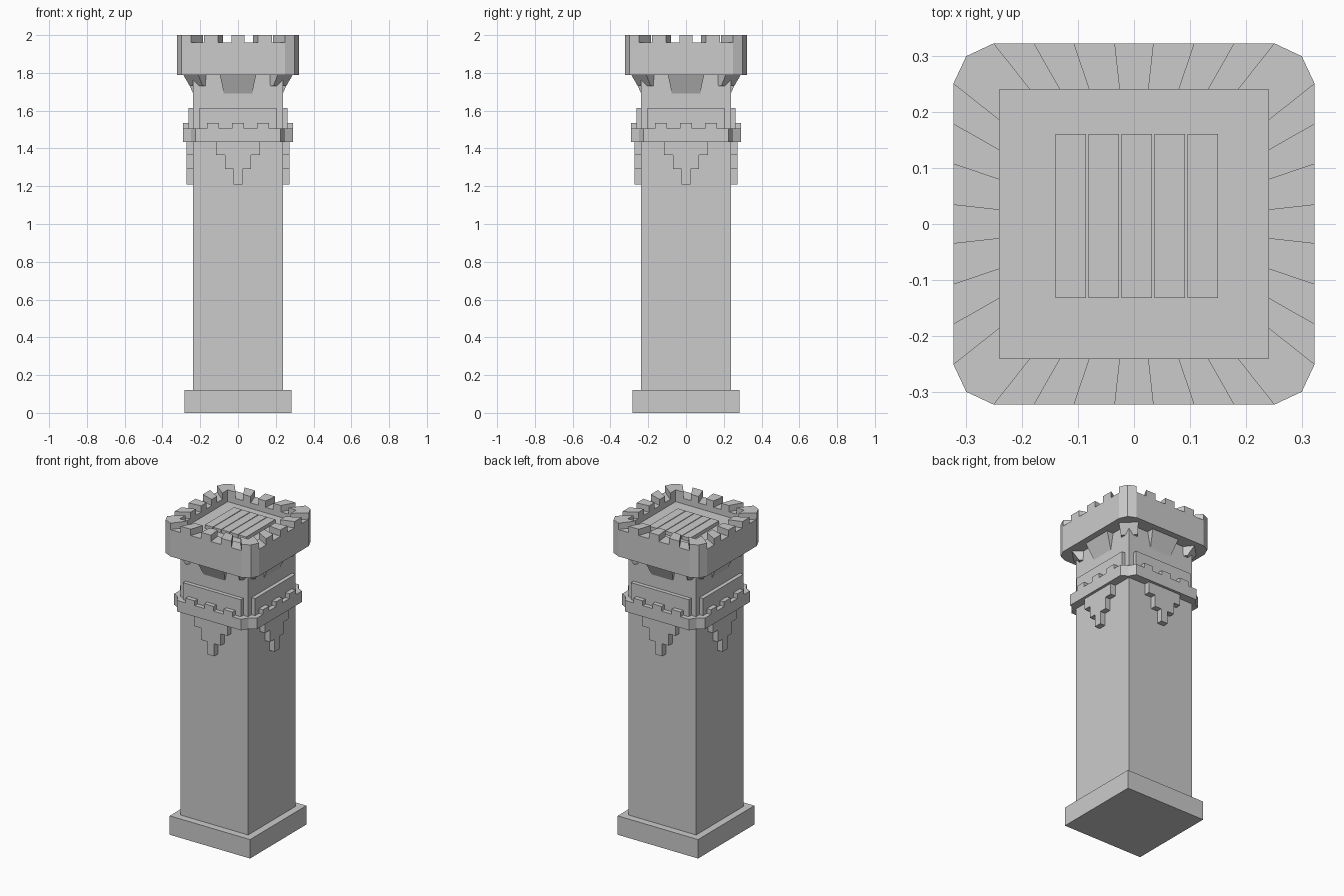
import bpy, bmesh
from math import pi
from mathutils import Matrix, Vector

if "Cube" in bpy.data.objects:
    bpy.data.objects.remove(bpy.data.objects["Cube"])


def hull_prism(bm, bottom, top, turn=0):
    """Closed solid between two matching loops of 3D points, turned about z."""
    rot = Matrix.Rotation(turn * pi / 2, 3, 'Z')
    lo = [bm.verts.new(rot @ Vector(p)) for p in bottom]
    hi = [bm.verts.new(rot @ Vector(p)) for p in top]
    n = len(lo)
    bm.faces.new(lo[::-1])
    bm.faces.new(hi)
    for i in range(n):
        j = (i + 1) % n
        bm.faces.new((lo[i], lo[j], hi[j], hi[i]))


def prism(bm, outline, z0, z1, turn=0):
    hull_prism(bm, [(x, y, z0) for x, y in outline],
               [(x, y, z1) for x, y in outline], turn)


def box(bm, x0, x1, y0, y1, z0, z1, turn=0):
    prism(bm, [(x0, y0), (x1, y0), (x1, y1), (x0, y1)], z0, z1, turn)


def finish(bm, name):
    bmesh.ops.recalc_face_normals(bm, faces=bm.faces)
    me = bpy.data.meshes.new(name)
    bm.to_mesh(me)
    bm.free()
    bpy.context.collection.objects.link(bpy.data.objects.new(name, me))


def cut_corner_square(half, start, mid):
    """Square outline whose corners are replaced by two facets."""
    pts = []
    for k in range(4):
        rot = Matrix.Rotation(k * pi / 2, 2)
        for p in ((-start, -half), (start, -half), (mid, -mid)):
            pts.append(tuple(rot @ Vector(p)))
    return pts


S = 0.237  # shaft half width

# plinth and shaft
bm = bmesh.new()
box(bm, -0.282, 0.282, -0.282, 0.282, 0, 0.12)
finish(bm, "plinth")
bm = bmesh.new()
box(bm, -S, S, -S, S, 0.12, 1.92)
finish(bm, "shaft")

# stepped pendants under the ledge: one T-shaped outline per side
bm = bmesh.new()
half = [(0.024, 1.21), (0.024, 1.29), (0.07, 1.29), (0.07, 1.365),
        (0.117, 1.365), (0.117, 1.435)]
outline = half + [(-x, z) for x, z in reversed(half)]
for k in range(4):
    hull_prism(bm, [(x, -0.22, z) for x, z in outline],
               [(x, -0.273, z) for x, z in outline], k)
finish(bm, "stepped_pendants")

# middle ledge with small merlons
bm = bmesh.new()
prism(bm, cut_corner_square(0.29, 0.225, 0.249), 1.435, 1.505)
finish(bm, "ledge")
bm = bmesh.new()
for k in range(4):
    for x in (-0.133, 0, 0.133):
        box(bm, x - 0.032, x + 0.032, -0.29, -0.23, 1.505, 1.535, k)
finish(bm, "ledge_merlons")

# raised wall panels above the ledge
bm = bmesh.new()
for k in range(4):
    box(bm, -0.203, 0.203, -0.262, -0.23, 1.505, 1.613, k)
finish(bm, "wall_panels")

# tapered corbels at mid sides and corners
bm = bmesh.new()
for k in range(4):
    hull_prism(bm,
               [(-0.075, -S, 1.69), (0.075, -S, 1.69), (0.075, -0.2, 1.69), (-0.075, -0.2, 1.69)],
               [(-0.096, -0.282, 1.79), (0.096, -0.282, 1.79), (0.096, -0.2, 1.79), (-0.096, -0.2, 1.79)], k)
    hull_prism(bm,
               [(0.187, -0.255, 1.73), (0.255, -0.187, 1.73), (0.2, -0.14, 1.73), (0.14, -0.2, 1.73)],
               [(0.21, -0.29, 1.79), (0.29, -0.21, 1.79), (0.2, -0.14, 1.79), (0.14, -0.2, 1.79)], k)
finish(bm, "corbels")

# crown: mitred wall pieces, alternating full height and notched
bm = bmesh.new()
R, I = 0.322, 0.24
outer = [-0.25, -0.179, -0.107, -0.035, 0.035, 0.107, 0.179, 0.25]
wall_top = [1.96, 2.0, 1.96, 2.0, 1.96, 2.0, 1.96]
f = 0.74  # inner/outer taper
for k in range(4):
    for a, b, z in zip(outer, outer[1:], wall_top):
        prism(bm, [(a, -R), (b, -R), (b * f, -I), (a * f, -I)], 1.79, z, k)
    c = 0.25
    prism(bm, [(c, -R), (0.299, -0.299), (R, -c), (I, -c * f), (I, -I), (c * f, -I)],
          1.79, 2.0, k)
finish(bm, "crown_battlements")

# roof floor and planks
bm = bmesh.new()
box(bm, -I, I, -I, I, 1.79, 1.925)
finish(bm, "roof_floor")
bm = bmesh.new()
for i in range(5):
    x = -0.14 + i * 0.0588
    box(bm, x, x + 0.0545, -0.132, 0.16, 1.92, 1.947)
finish(bm, "roof_planks")
